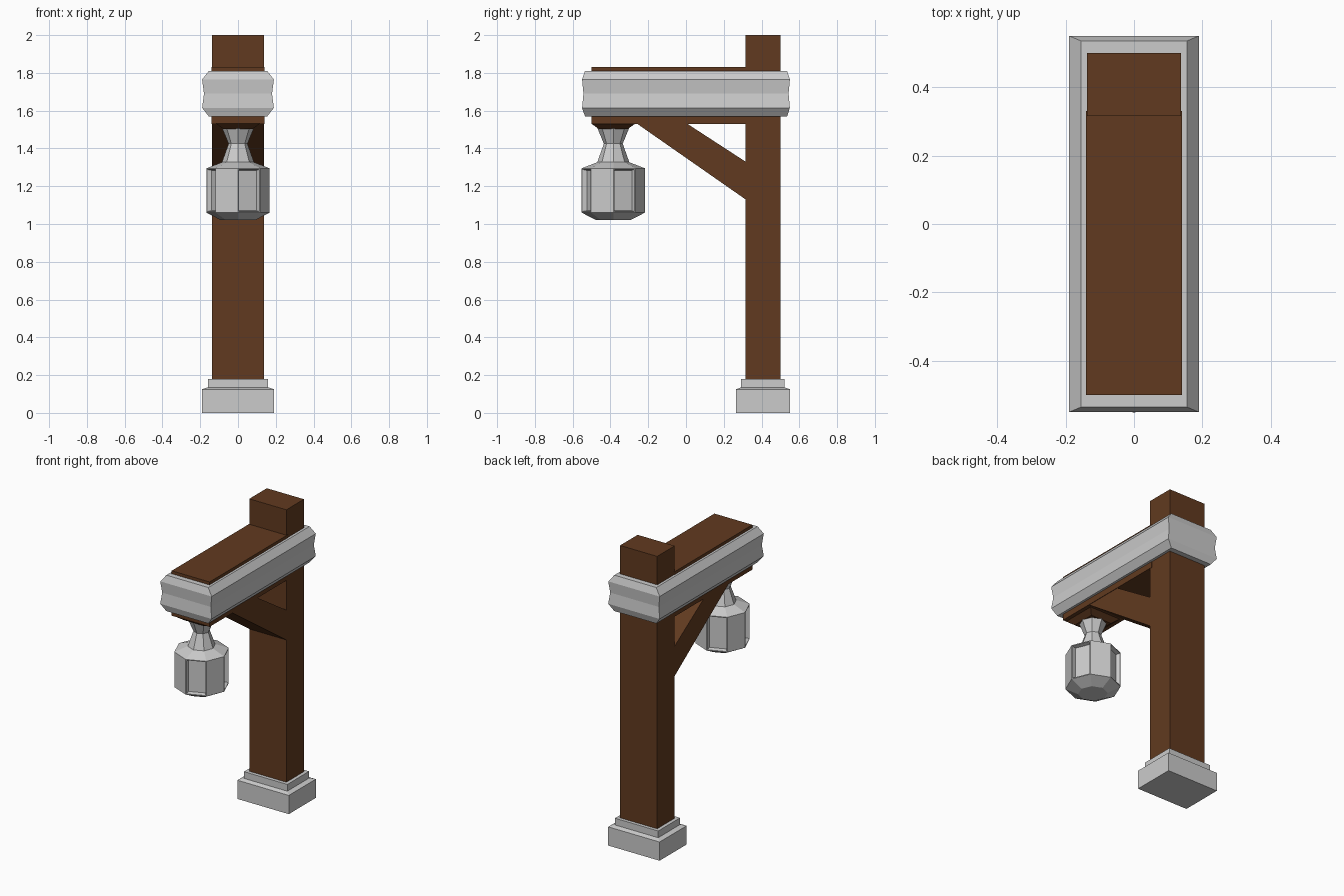
import bpy, bmesh, math

if "Cube" in bpy.data.objects:
    bpy.data.objects.remove(bpy.data.objects["Cube"])

wood = bpy.data.materials.new("wood")
wood.diffuse_color = (0.12, 0.042, 0.014, 1)
wood.use_nodes = True
wood.node_tree.nodes["Principled BSDF"].inputs["Base Color"].default_value = wood.diffuse_color


def finish(name, bm, mat=None):
    bmesh.ops.recalc_face_normals(bm, faces=bm.faces)
    me = bpy.data.meshes.new(name)
    bm.to_mesh(me)
    bm.free()
    ob = bpy.data.objects.new(name, me)
    bpy.context.collection.objects.link(ob)
    if mat:
        me.materials.append(mat)
    return ob


def skin(bm, rings, caps=True, loop=False):
    """Bridge a stack of equal-length point rings with quads."""
    vs = [[bm.verts.new(p) for p in r] for r in rings]
    n = len(vs[0])
    pairs = list(zip(vs, vs[1:])) + ([(vs[-1], vs[0])] if loop else [])
    for a, b in pairs:
        for i in range(n):
            j = (i + 1) % n
            bm.faces.new((a[i], a[j], b[j], b[i]))
    if caps and not loop:
        bm.faces.new(vs[0])
        bm.faces.new(vs[-1])


def rect(hx, y0, y1, z):
    return [(-hx, y0, z), (hx, y0, z), (hx, y1, z), (-hx, y1, z)]


def stack(name, levels, mat=None, loop=False):
    bm = bmesh.new()
    skin(bm, [rect(*lv) for lv in levels], loop=loop)
    return finish(name, bm, mat)


# Stepped stone footing
stack("footing", [(0.19, 0.265, 0.55, 0), (0.19, 0.265, 0.55, 0.125),
                  (0.16, 0.292, 0.522, 0.135), (0.16, 0.292, 0.522, 0.18)])

# Upright post and horizontal beam
stack("post", [(0.137, 0.315, 0.5, 0.15), (0.137, 0.315, 0.5, 2.0)], wood)
stack("beam", [(0.14, -0.5, 0.33, 1.53), (0.14, -0.5, 0.33, 1.83)], wood)

# Diagonal brace, full width
bm = bmesh.new()
side = [(-0.265, 1.535), (0.0, 1.535), (0.32, 1.327), (0.32, 1.127)]
skin(bm, [[(x, y, z) for y, z in side] for x in (-0.137, 0.137)])
finish("brace", bm, wood)

# Metal band wrapped around beam and post, with a pinched waist
band = [(0.138, 0.5, 1.57), (0.155, 0.535, 1.57), (0.19, 0.55, 1.615), (0.18, 0.543, 1.69),
        (0.19, 0.55, 1.765), (0.155, 0.535, 1.81), (0.138, 0.5, 1.81)]
stack("band", [(hx, -hy, hy, z) for hx, hy, z in band], loop=True)

# Wooden mount under the beam end
LY = -0.385
stack("lantern_mount", [(h, LY - h, LY + h, z) for h, z in ((0.077, 1.503), (0.117, 1.532))], wood)

# Eight-sided lantern with a pinched neck
bm = bmesh.new()
profile = [(0.09, 1.02), (0.167, 1.06), (0.167, 1.295), (0.085, 1.327), (0.05, 1.425), (0.083, 1.505)]
skin(bm, [[(r * math.cos(k * math.pi / 4), LY + r * math.sin(k * math.pi / 4), z)
           for k in range(8)] for r, z in profile])
bmesh.ops.recalc_face_normals(bm, faces=bm.faces)

# Recessed windows on every other side
windows = []
for f in bm.faces:
    c = f.calc_center_median()
    if abs(f.normal.z) < 0.01:
        a = math.degrees(math.atan2(c.y - LY, c.x)) % 90
        if abs(a - 22.5) < 2:
            windows.append(f)
bmesh.ops.inset_individual(bm, faces=windows, thickness=0.008)
bmesh.ops.inset_individual(bm, faces=windows, thickness=0.008, depth=-0.025)
finish("lantern", bm)
